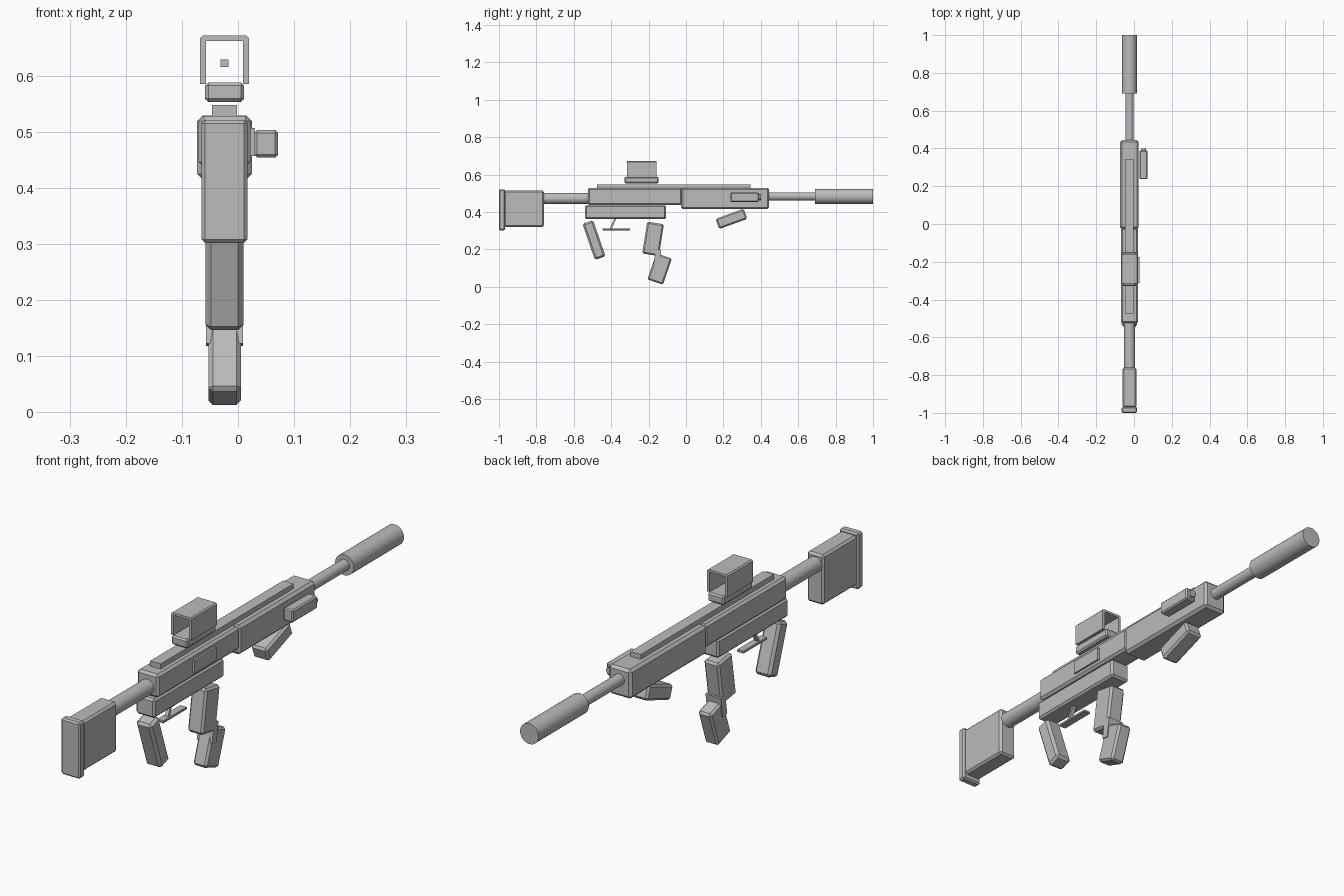
import bpy, bmesh, math
from mathutils import Matrix, Vector

old = bpy.data.objects.get("Cube")
if old:
    bpy.data.objects.remove(old)

CX = -0.024  # centre line of the rifle

grey = bpy.data.materials.new("plain_grey")
grey.use_nodes = True
colour = (0.5, 0.5, 0.5, 1)
grey.diffuse_color = colour
grey.node_tree.nodes["Principled BSDF"].inputs["Base Color"].default_value = colour


def finish(name, bm):
    mesh = bpy.data.meshes.new(name)
    bm.to_mesh(mesh)
    bm.free()
    mesh.materials.append(grey)
    obj = bpy.data.objects.new(name, mesh)
    bpy.context.collection.objects.link(obj)
    return obj


def block(name, width, length, height, y, z, x=CX, tilt=0, chamfer=0.008):
    """Chamfered box, tilted in degrees about the x axis."""
    bm = bmesh.new()
    bmesh.ops.create_cube(bm, size=1)
    bmesh.ops.scale(bm, vec=(width, length, height), verts=bm.verts)
    if chamfer:
        bmesh.ops.bevel(bm, geom=list(bm.edges), offset=chamfer, segments=1, affect='EDGES')
    place = Matrix.Translation((x, y, z)) @ Matrix.Rotation(math.radians(tilt), 4, 'X')
    bmesh.ops.transform(bm, matrix=place, verts=bm.verts)
    return finish(name, bm)


def span(name, width, y0, y1, z0, z1, x=CX, chamfer=0.008):
    """Upright box given by its extents along y and z."""
    return block(name, width, y1 - y0, z1 - z0, (y0 + y1) / 2, (z0 + z1) / 2, x, 0, chamfer)


def tube(name, radius, y0, y1, z, x=CX):
    bm = bmesh.new()
    bmesh.ops.create_cone(bm, cap_ends=True, segments=32, radius1=radius,
                          radius2=radius, depth=y1 - y0)
    place = Matrix.Translation((x, (y0 + y1) / 2, z)) @ Matrix.Rotation(math.pi / 2, 4, 'X')
    bmesh.ops.transform(bm, matrix=place, verts=bm.verts)
    obj = finish(name, bm)
    bpy.ops.object.select_all(action='DESELECT')
    obj.select_set(True)
    bpy.context.view_layer.objects.active = obj
    bpy.ops.object.shade_smooth_by_angle(angle=math.radians(40))
    return obj


# Stock
span("butt_pad", 0.082, -1.0, -0.968, 0.302, 0.521, chamfer=0.006)
span("stock", 0.072, -0.972, -0.76, 0.319, 0.514)
tube("buffer_tube", 0.03, -0.77, -0.51, 0.472)

# Receiver and handguard
span("upper_receiver", 0.092, -0.525, -0.02, 0.437, 0.528, chamfer=0.009)
span("lower_receiver", 0.082, -0.54, -0.107, 0.362, 0.437)
span("handguard", 0.098, -0.027, 0.445, 0.415, 0.529, chamfer=0.01)
span("top_rail", 0.045, -0.475, 0.345, 0.515, 0.548, chamfer=0)
span("ejection_port", 0.012, -0.312, -0.175, 0.457, 0.507, x=0.024, chamfer=0)

# Barrel
tube("barrel", 0.022, 0.43, 0.7, 0.483)
tube("suppressor", 0.04, 0.69, 1.0, 0.483)

# Sight: base, open hood and aiming dot
span("sight_base", 0.07, -0.329, -0.147, 0.553, 0.588, chamfer=0.006)
bm = bmesh.new()
outline = [(-0.033, 0.585), (-0.044, 0.585), (-0.044, 0.666), (-0.039, 0.671)]
outline += [(-x, z) for x, z in reversed(outline)]
outline += [(0.033, 0.662), (-0.033, 0.662)]
face = bm.faces.new([bm.verts.new((CX + x, -0.315, z)) for x, z in outline])
swept = bmesh.ops.extrude_face_region(bm, geom=[face])["geom"]
bmesh.ops.translate(bm, vec=Vector((0, 0.157, 0)),
                    verts=[v for v in swept if isinstance(v, bmesh.types.BMVert)])
bmesh.ops.recalc_face_normals(bm, faces=bm.faces)
finish("sight_hood", bm)
span("sight_dot", 0.014, -0.243, -0.229, 0.615, 0.629, chamfer=0)

# Side light on the left
span("side_light", 0.042, 0.237, 0.39, 0.454, 0.503, x=0.05, chamfer=0.005)
tube("side_light_lens", 0.014, 0.38, 0.401, 0.479, x=0.05)

# Grips and magazine
block("foregrip", 0.07, 0.16, 0.058, 0.243, 0.363, tilt=20)
block("pistol_grip", 0.068, 0.06, 0.205, -0.492, 0.25, tilt=19, chamfer=0.01)
block("magazine_top", 0.066, 0.09, 0.172, -0.176, 0.256, tilt=-9)
block("magazine_bottom", 0.058, 0.088, 0.148, -0.141, 0.095, tilt=-19)
block("magazine_clip", 0.066, 0.028, 0.08, -0.153, 0.16, tilt=-9, chamfer=0)

# Trigger
block("trigger", 0.014, 0.01, 0.065, -0.39, 0.338, tilt=-25, chamfer=0)
span("trigger_guard", 0.03, -0.446, -0.3, 0.302, 0.312, chamfer=0.002)
